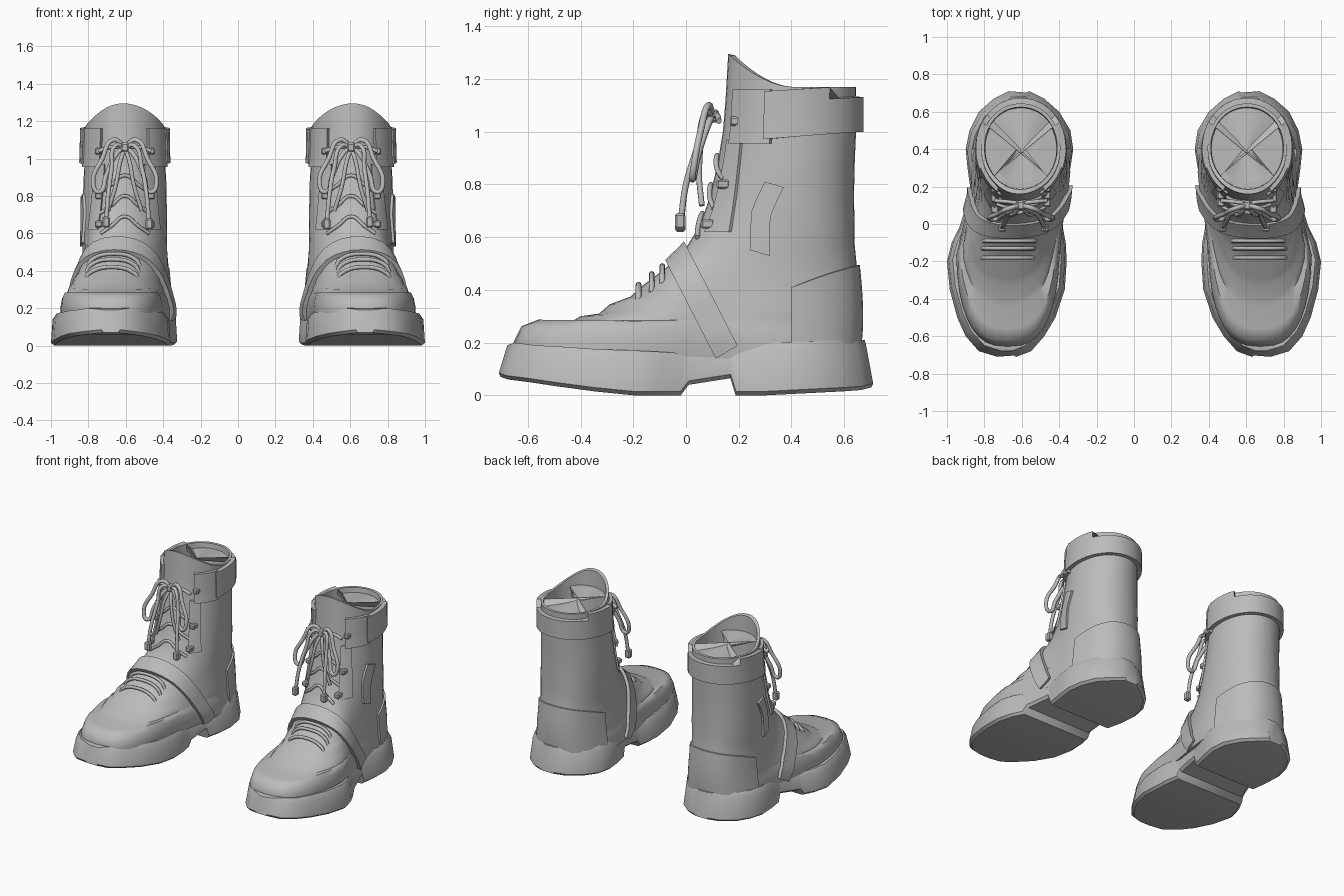
import bpy, bmesh, math
from mathutils import Vector
from mathutils.bvhtree import BVHTree

if "Cube" in bpy.data.objects:
    bpy.data.objects.remove(bpy.data.objects["Cube"])

grey = bpy.data.materials.new("grey leather")
grey.use_nodes = True
grey.diffuse_color = (0.5, 0.5, 0.5, 1)
grey.node_tree.nodes["Principled BSDF"].inputs["Base Color"].default_value = (0.5, 0.5, 0.5, 1)

SHAFT_X, SHAFT_Y = 0.605, 0.4


def add_object(name, data):
    """Link one boot's part and mirror it to the other boot."""
    data.materials.append(grey)
    obj = bpy.data.objects.new(name, data)
    bpy.context.collection.objects.link(obj)
    mirror = obj.modifiers.new("other boot", "MIRROR")
    if obj.type == "MESH":
        mirror.use_mirror_merge = False
    return obj


def mesh_object(name, bm, angle=40):
    bmesh.ops.recalc_face_normals(bm, faces=bm.faces)
    mesh = bpy.data.meshes.new(name)
    bm.to_mesh(mesh)
    obj = add_object(name, mesh)
    bpy.ops.object.select_all(action="DESELECT")
    obj.select_set(True)
    bpy.context.view_layer.objects.active = obj
    bpy.ops.object.shade_smooth_by_angle(angle=math.radians(angle))
    return obj


def loft(rings):
    """Skin closed rings of equal length and cap both ends."""
    bm = bmesh.new()
    rows = [[bm.verts.new(p) for p in ring] for ring in rings]
    n = len(rows[0])
    for a, b in zip(rows, rows[1:]):
        for i in range(n):
            j = (i + 1) % n
            bm.faces.new((a[i], a[j], b[j], b[i]))
    bm.faces.new(rows[0])
    bm.faces.new(rows[-1])
    return bm


# ---- sole: stations of y, inner x, outer x, bottom z, top z
stations = [
    (-.71, .63, .73, .07, .19), (-.68, .55, .83, .06, .2), (-.6, .48, .9, .05, .19),
    (-.5, .42, .945, .035, .185), (-.35, .37, .985, .015, .175), (-.2, .36, 1, 0, .17),
    (-.1, .365, .975, 0, .165), (-.02, .38, .935, 0, .16), (.01, .38, .925, .04, .16),
    (.17, .37, .875, .065, .175), (.19, .365, .875, 0, .185), (.3, .34, .89, 0, .2),
    (.4, .325, .9, .005, .2), (.5, .34, .88, .01, .205), (.6, .4, .83, .015, .21),
    (.67, .48, .75, .02, .21), (.71, .56, .67, .03, .21)]
rings = []
for y, xi, xo, zb, zt in stations:
    inset = min(0.03, (xo - xi) * 0.2)
    half = [(inset, zt, .955), (inset * .3, zt - .03, .965), (0, zb + .015, 1), (inset * .6, zb, .99)]
    rings.append([(xi + dx, y * s, z) for dx, z, s in half] +
                 [(xo - dx, y * s, z) for dx, z, s in reversed(half)])
mesh_object("sole", loft(rings), 35)

# ---- upper: slices of front y, front z, back y, back z, half width
slices = [
    (-.64, .14, .65, .14, .275), (-.655, .2, .655, .2, .28), (-.625, .262, .66, .24, .272),
    (-.56, .287, .66, .27, .262), (-.44, .277, .66, .3, .258), (-.4, .3, .66, .33, .255),
    (-.33, .31, .66, .36, .25), (-.29, .345, .655, .4, .245), (-.21, .375, .655, .43, .24),
    (-.16, .42, .65, .47, .235), (-.08, .48, .645, .52, .23), (0, .56, .64, .57, .228),
    (.05, .64, .64, .64, .228), (.09, .75, .637, .75, .225), (.12, .88, .64, .88, .222),
    (.14, 1, .645, 1, .214), (.15, 1.12, .645, 1.12, .212)]
SEGMENTS = 40


def power(v, e):
    return math.copysign(abs(v) ** e, v)


def centre_x(y):
    t = min(1, max(0, (0.25 - y) / 0.45))
    return SHAFT_X + 0.07 * t * t * (3 - 2 * t)


def slice_ring(yf, zf, yb, zb, w, tongue=0.0):
    e = 0.66 + 0.3 * min(1, zb / 0.8)
    ring = []
    for i in range(SEGMENTS):
        a = 2 * math.pi * i / SEGMENTS
        c, s = power(math.cos(a), e), power(math.sin(a), e)
        y = (yf + yb) / 2 - (yb - yf) / 2 * c
        waist = 1 - 0.08 * math.exp(-((y - 0.1) / 0.15) ** 2)
        z = (zf + zb) / 2 + (zf - zb) / 2 * c + tongue * max(0, math.cos(a)) ** 1.7
        ring.append((centre_x(y) + w * waist * s, y, z))
    return ring


rings = [slice_ring(*s) for s in slices]
# Rim rising into the tongue, then the lining going down inside
rings.append(slice_ring(.16, 1.17, .645, 1.17, .212, .125))
rings.append(slice_ring(.185, 1.17, .625, 1.17, .195, .12))
for z in (1.05, .8, .5):
    rings.append(slice_ring(.19, z, .61, z, .19))
upper = loft(rings)
upper_tree = BVHTree.FromBMesh(upper)
mesh_object("upper", upper, 50)


def on_upper(origin, direction, lift=0.0):
    """Outermost point of the upper along a ray, lifted off the leather."""
    o, d = Vector(origin), Vector(direction).normalized()
    hit = upper_tree.ray_cast(o + d * 2, -d)[0] or o
    return hit + d * lift


def strip(name, rows, thick):
    """Band of leather lying on the upper; every row holds (origin, direction) rays."""
    rings = []
    for row in rows:
        outer = [on_upper(o, d, thick) for o, d in row]
        inner = [on_upper(o, d, -0.008) for o, d in reversed(row)]
        rings.append(outer + inner)
    return mesh_object(name, loft(rings), 45)


def around_shaft(start, end, step, low, high, count=5):
    """Rays around the shaft; low and high give the band's edges at each angle."""
    rows = []
    for deg in range(start, end + 1, step):
        a = math.radians(deg)
        d = (math.sin(a), -math.cos(a), 0)
        z0, z1 = low(a), high(a)
        rows.append([((SHAFT_X, SHAFT_Y, z0 + (z1 - z0) * i / (count - 1)), d) for i in range(count)])
    return rows


# ---- cuff, heel counter and lace facings
strip("cuff_back", around_shaft(65, 295, 10, lambda a: .98 - .02 * math.cos(a),
                                lambda a: 1.16 - .015 * math.cos(a)), .03)
for side, start in (("outer", 30), ("inner", 290)):
    strip("cuff_front_" + side, around_shaft(start, start + 40, 5, lambda a: .955, lambda a: 1.16), .022)
for side, start in (("outer", 24), ("inner", 320)):
    strip("lace_facing_" + side, around_shaft(start, start + 16, 4, lambda a: .62, lambda a: .97), .012)
strip("heel_counter", around_shaft(90, 270, 10, lambda a: .18, lambda a: .41 - .085 * math.cos(a)), .012)

# ---- instep strap in a slanted plane
mid = Vector((0.64, 0.1, 0.27))
up, across = Vector((0, -.457, .889)), Vector((0, .889, .457))
rows = []
for deg in range(-25, 206, 10):
    a = math.radians(deg)
    d = Vector((math.cos(a), 0, 0)) + up * math.sin(a)
    rows.append([(mid + across * s, d) for s in (-.048, -.016, .016, .048)])
strip("instep_strap", rows, .024)

# ---- bent plate on the outer side
strip("side_plate", [[((SHAFT_X, y + s, z - s * .3), (1, 0, 0)) for s in (-.036, 0, .036)]
                     for y, z in ((.28, .54), (.28, .62), (.285, .69), (.31, .75), (.335, .8))], .014)

# ---- laces
def lace(name, points, radius=0.011):
    curve = bpy.data.curves.new(name, "CURVE")
    curve.dimensions = "3D"
    curve.bevel_depth, curve.bevel_resolution, curve.resolution_u = radius, 2, 5
    curve.use_fill_caps = True
    spline = curve.splines.new("BEZIER")
    spline.bezier_points.add(len(points) - 1)
    for bp, p in zip(spline.bezier_points, points):
        bp.co = p
        bp.handle_left_type = bp.handle_right_type = "AUTO"
    return add_object(name, curve)


def box(name, centre, size, angle=0.0):
    bm = bmesh.new()
    bmesh.ops.create_cube(bm, size=1)
    bmesh.ops.scale(bm, vec=size, verts=bm.verts)
    bmesh.ops.bevel(bm, geom=bm.edges[:], offset=min(size) * 0.2, segments=1, affect="EDGES")
    bmesh.ops.translate(bm, vec=centre, verts=bm.verts)
    return mesh_object(name, bm, 30)


for i, y in enumerate((-.09, -.13, -.18)):
    lace(f"instep_lace_{i}", [on_upper((centre_x(y) + dx, y, .3), (0, 0, 1), lift)
                              for dx, lift in ((-.14, -.01), (-.12, .012), (0, .018), (.12, .012), (.14, -.01))])
for i, z in enumerate((.69, .8, .91)):
    lace(f"shaft_lace_{i}", [on_upper((SHAFT_X + dx, SHAFT_Y, z - abs(dx) * .7), (0, -1, 0), .008)
                             for dx in (-.13, -.07, 0, .07, .13)], .01)
for i, z in enumerate((.65, .8, 1.04)):
    for s in (-1, 1):
        p = on_upper((SHAFT_X + s * .14, SHAFT_Y, z), (0, -1, 0), .015)
        box(f"lace_hook_{i}_{'outer' if s > 0 else 'inner'}", p, (.04, .05, .035))

for s, side, reach, low in ((1, "outer", .1, .66), (-1, "inner", .13, .65)):
    x = lambda dx: SHAFT_X + s * dx
    lace("bow_loop_" + side, [(x(0), .1, 1.06), (x(.06), .085, 1.1), (x(.12), .055, 1.0), (x(.17), .03, .87),
                              (x(.14), .025, .82), (x(.1), .045, .91), (x(.04), .085, 1.03), (x(0), .1, 1.06)], .013)
    lace("bow_end_" + side, [(x(0), .1, 1.06), (x(.05), .075, 1.07), (x(reach * .7), .045, .95),
                             (x(reach * .9), 0, .8), (x(reach), -.02, low)], .012)
    lace("bow_tail_" + side, [(x(0), .1, 1.05), (x(.02), .07, 1.0), (x(.05), .05, .85), (x(.09), .06, .72)])
    lace("top_lace_" + side, [(x(0), .11, 1.06), (x(.08), .12, 1.06), (x(.14), .125, 1.04)])
    box("lace_tip_" + side, (x(reach), -.022, low), (.04, .04, .06))
box("bow_knot", (SHAFT_X, .1, 1.06), (.045, .05, .05))
